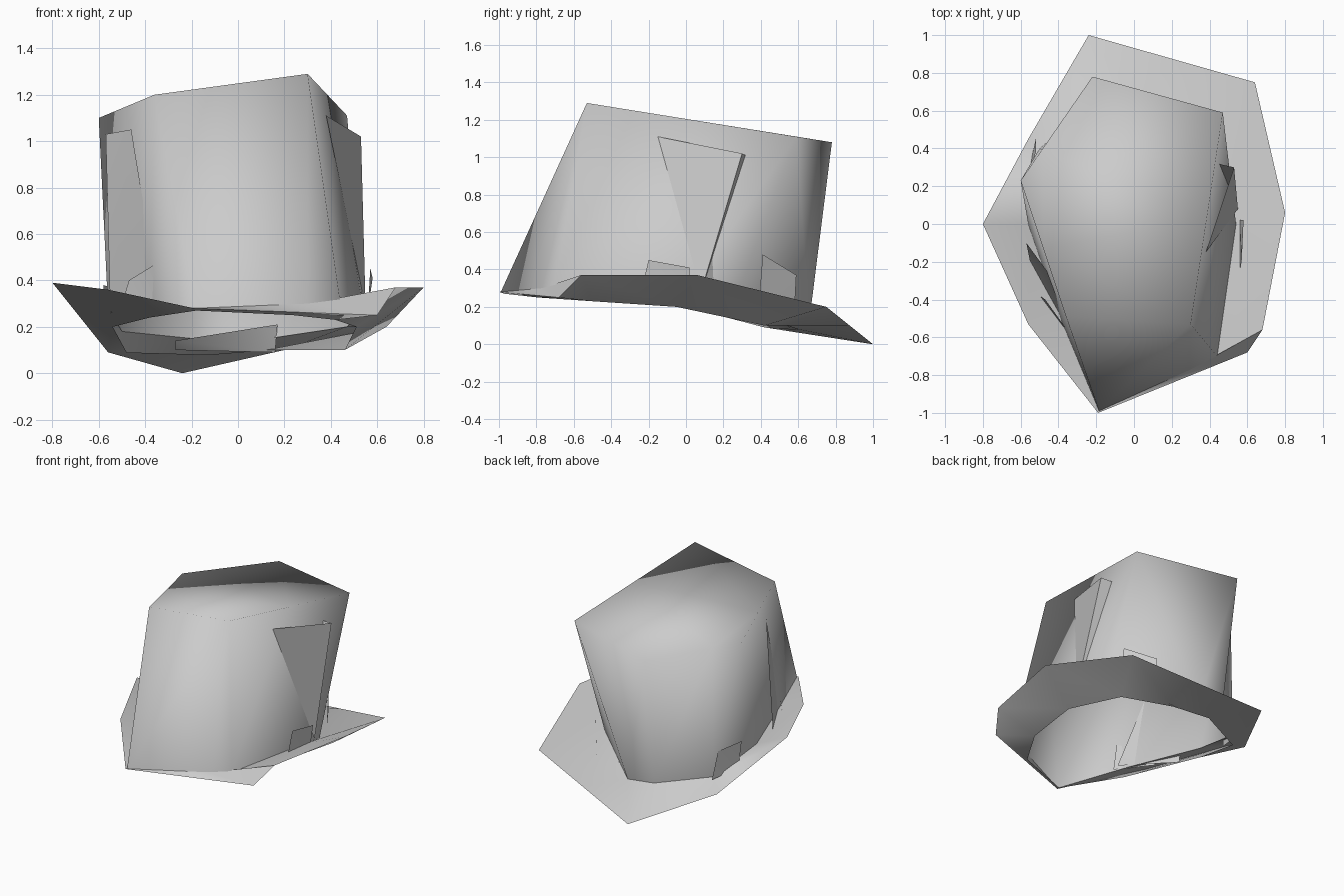
import bpy, bmesh, math
from mathutils import Vector

if "Cube" in bpy.data.objects:
    bpy.data.objects.remove(bpy.data.objects["Cube"])

felt = bpy.data.materials.new("grey_felt")
felt.diffuse_color = (0.6, 0.6, 0.6, 1)
felt.use_nodes = True
felt.node_tree.nodes["Principled BSDF"].inputs["Base Color"].default_value = felt.diffuse_color


def make(name, rings, cap=False, angle=60):
    """Skin closed rings in order; optionally cap the last ring."""
    bm = bmesh.new()
    loops = [[bm.verts.new(p) for p in ring] for ring in rings]
    for a, b in zip(loops, loops[1:]):
        n = len(a)
        for i in range(n):
            j = (i + 1) % n
            bm.faces.new((a[i], a[j], b[j]))
            bm.faces.new((a[i], b[j], b[i]))
    if cap:
        bm.faces.new(loops[-1])
    bmesh.ops.remove_doubles(bm, verts=bm.verts[:], dist=0.0005)
    finish(name, bm, angle)


def patch(name, *points):
    """A single loose flat piece."""
    bm = bmesh.new()
    bm.faces.new([bm.verts.new(p) for p in points])
    finish(name, bm, 30)


def finish(name, bm, angle):
    bmesh.ops.triangulate(bm, faces=[f for f in bm.faces if len(f.verts) == 4])
    mesh = bpy.data.meshes.new(name)
    bm.to_mesh(mesh)
    bm.free()
    mesh.materials.append(felt)
    obj = bpy.data.objects.new(name, mesh)
    bpy.context.collection.objects.link(obj)
    bpy.ops.object.select_all(action='DESELECT')
    obj.select_set(True)
    bpy.context.view_layer.objects.active = obj
    bpy.ops.object.shade_smooth_by_angle(angle=math.radians(angle))


# Crown: uneven base ring rising to a tilted five-cornered top
base = [(-.185, -.99, .28), (.3, -.77, .3), (.44, -.7, .31), (.54, 0, .28), (.47, .25, .2),
        (0, .66, .13), (-.2, .65, .15), (-.5, .4, .18), (-.56, 0, .28), (-.38, -.52, .3)]
A, B, C, D, E = map(Vector, ((.3, -.53, 1.29), (-.36, -.49, 1.2), (-.6, .23, 1.1),
                             (-.22, .78, 1.08), (.47, .59, 1.11)))
top = [B, A, A, A.lerp(E, .5), E, E, D, C.lerp(D, .3), C, B.lerp(C, .5)]
make("crown", [base, top], cap=True, angle=120)

# Brim: upper sheet to the curled rim, then the underside back to the opening
rim = [(-.19, -1, .28), (.6, -.68, .25), (.68, -.56, .37), (.8, .06, .37), (.64, .75, .2),
       (.2, .875, .1), (-.24, 1, 0), (-.56, .45, .09), (-.8, 0, .39), (-.56, -.53, .36)]
opening = [(-.18, -.97, .27), (.24, -.79, .25), (.42, -.5, .23), (.51, -.05, .2),
           (.46, .42, .1), (.12, .54, .1), (-.13, .6, .08), (-.48, .42, .09),
           (-.54, 0, .2), (-.38, -.55, .24)]
make("brim", [base, rim, opening], angle=75)

# Loose side panels standing off the crown
patch("right_panel", (.38, -.15, 1.11), (.53, .3, 1.02), (.55, .08, .28))
patch("right_panel_edge", (.53, .3, 1.02), (.44, .32, 1.01), (.5, .15, .25), (.55, .08, .28))
patch("left_panel", (-.57, -.1, 1.03), (-.46, -.25, 1.05), (-.34, -.57, .32), (-.55, -.2, .26))

# Band scraps around the crown base
patch("right_band_scrap", (.56, -.24, .28), (.57, -.2, .45), (.58, .02, .41), (.56, .02, .27))
patch("back_band_scrap", (.44, .39, .22), (.43, .41, .48), (.3, .59, .37), (.3, .58, .18))
patch("left_band_scrap", (-.5, -.38, .3), (-.47, -.4, .4), (-.34, -.58, .48), (-.33, -.6, .3))
patch("rear_left_band_scrap", (-.52, .45, .18), (-.52, .38, .36), (-.58, .2, .38), (-.57, .22, .2))
patch("inner_band", (-.27, .6, .1), (.16, .55, .09), (.17, .5, .21), (-.27, .55, .14))
